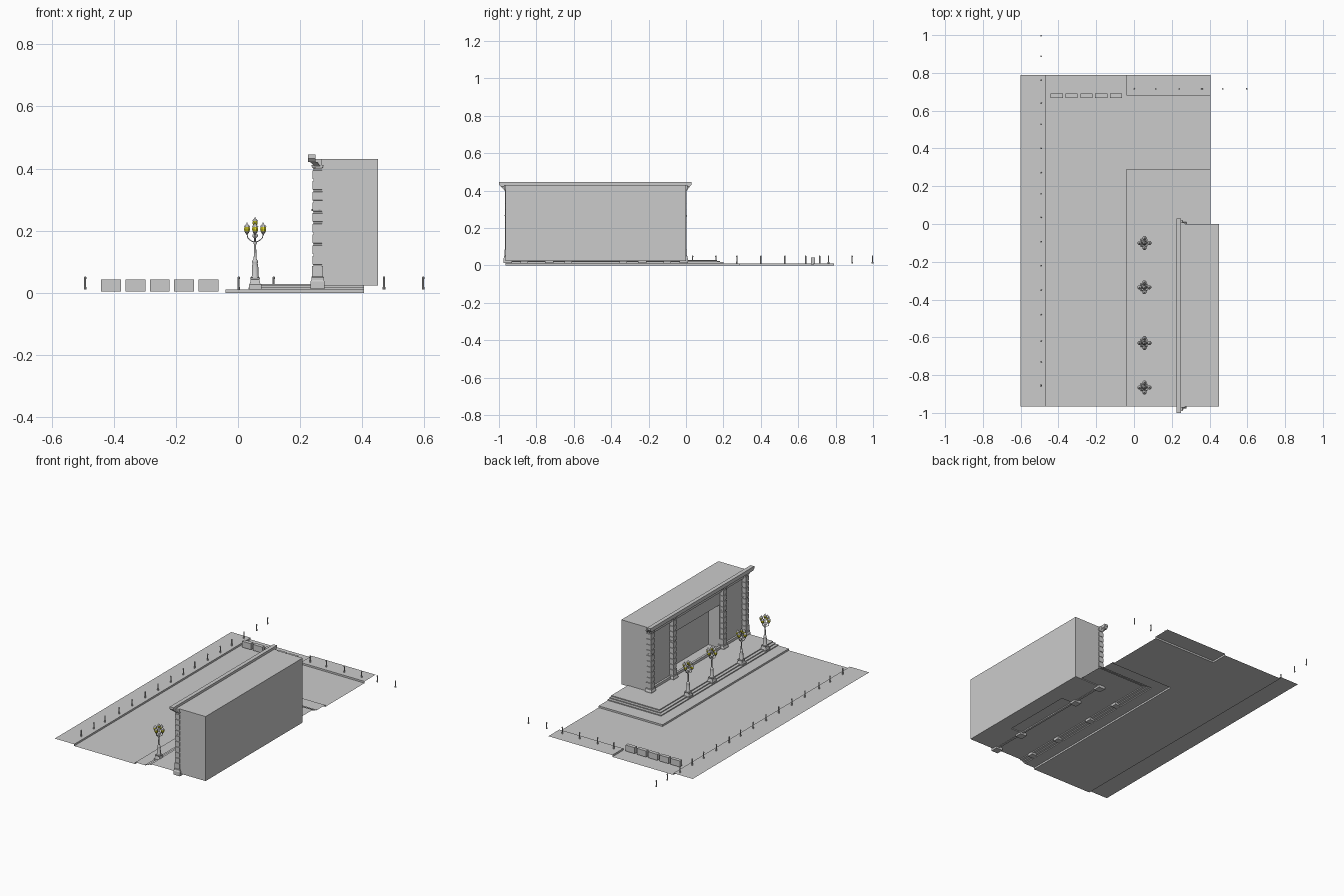
import bpy, math
from mathutils import Vector

if "Cube" in bpy.data.objects:
    bpy.data.objects.remove(bpy.data.objects["Cube"])

def mesh(name, verts, faces, mat=None):
    me = bpy.data.meshes.new(name)
    me.from_pydata(verts, [], faces)
    me.update()
    if mat:
        me.materials.append(mat)
    ob = bpy.data.objects.new(name, me)
    bpy.context.collection.objects.link(ob)
    return ob

def loft(name, rings, mat=None):
    """Skin equal-length rings of points and cap both ends."""
    n = len(rings[0])
    verts = [p for r in rings for p in r]
    faces = [(i*n+j, i*n+(j+1) % n, (i+1)*n+(j+1) % n, (i+1)*n+j)
             for i in range(len(rings)-1) for j in range(n)]
    faces += [tuple(range(n))[::-1], tuple(range(len(verts)-n, len(verts)))]
    return mesh(name, verts, faces, mat)

def lathe(name, profile, sides, loc, mat=None, smooth=False):
    rings = [[(r*math.cos(2*math.pi*(k+.5)/sides), r*math.sin(2*math.pi*(k+.5)/sides), z)
              for k in range(sides)] for r, z in profile]
    ob = loft(name, rings, mat)
    ob.location = loc
    if smooth:
        for p in ob.data.polygons:
            p.use_smooth = len(p.vertices) == 4
    return ob

def rects(name, levels):
    """Stack of rectangles (x0, x1, y0, y1, z)."""
    return loft(name, [[(a, c, z), (b, c, z), (b, d, z), (a, d, z)] for a, b, c, d, z in levels])

def box(name, x0, x1, y0, y1, z0, z1):
    return rects(name, [(x0, x1, y0, y1, z0), (x0, x1, y0, y1, z1)])

def square(profile):
    return [(h*math.sqrt(2), z) for h, z in profile]

Y0, Y1, XR = -.965, .79, .405
glass = bpy.data.materials.new("lamp_yellow")
glass.diffuse_color = (.75, .7, .02, 1)
glass.use_nodes = True
glass.node_tree.nodes["Principled BSDF"].inputs["Base Color"].default_value = glass.diffuse_color

# Road, pavement and wrapped entrance steps as an open stepped sheet
prof = [(-.465, .68, 0), (-.04, .29, 0), (-.04, .29, .011), (.033, .2, .011), (.033, .2, .017),
        (.051, .182, .017), (.051, .182, .023), (.069, .165, .023), (.069, .165, .029)]
verts, faces = [], []
for x, y, z in prof:
    verts += [(x, Y0, z), (x, y, z), (XR, y, z)]
for i in range(len(prof)-1):
    a = 3*i
    faces += [(a, a+3, a+4, a+1), (a+1, a+4, a+5, a+2)]
verts.append((XR, Y0, .029))
n = len(verts)
faces.append((n-4, n-1, n-2, n-3))
mesh("road_and_steps", verts, faces)
mesh("road_end", [(-.465, .68, 0), (-.04, .68, 0), (-.04, Y1, 0), (-.465, Y1, 0)], [(0, 1, 2, 3)])
mesh("side_pavement", [(-.6, Y0, .011), (-.465, Y0, .011), (-.465, Y1, .011), (-.6, Y1, .011),
                       (-.465, Y0, 0), (-.465, Y1, 0)], [(0, 1, 2, 3), (1, 4, 5, 2)])
mesh("corner_pavement", [(-.04, .68, .011), (XR, .68, .011), (XR, Y1, .011), (-.04, Y1, .011),
                         (-.04, .68, 0), (XR, .68, 0), (-.04, Y1, 0)],
     [(0, 1, 2, 3), (4, 5, 1, 0), (6, 4, 0, 3)])

# Building around a deep central recess
box("building_back", .345, .45, Y0, 0, .024, .43)
box("building_left_bay", .266, .345, Y0, -.715, .024, .43)
box("building_right_bay", .266, .345, -.25, 0, .024, .43)
box("building_lintel", .266, .345, -.715, -.25, .3, .43)
box("frieze", .25, .27, -.972, .007, .4, .43)
bays = [(-.935, -.748), (-.715, -.25), (-.217, -.03)]
for a, b in bays:
    box("upper_moulding", .254, .268, a, b, .385, .4)
    box("base_moulding", .254, .268, a, b, .022, .045)

# Cornice with flared ends
rects("cornice", [(.25, .27, -.97, .005, .4), (.246, .264, -.975, .01, .408),
                  (.234, .256, -.99, .02, .42), (.225, .25, -.99, .02, .421),
                  (.225, .25, -1, .03, .432), (.225, .25, -1, .03, .445)])

# Rusticated columns: pedestal, banded shaft, collar, capital
shaft = [(.023, .012), (.023, .036), (.02, .042), (.02, .05), (.0175, .052), (.0175, .086)]
for k in range(9):
    z = .09 + k*.0345
    shaft += [(.0135, z-.003), (.0135, z), (.016, z+.001), (.016, z+.028), (.0135, z+.029)]
shaft += [(.0135, .4), (.018, .405), (.02, .412)]
for y in (-.953, -.732, -.233, -.012):
    lathe("column", square(shaft), 4, (.256, y, 0))
    lathe("column_collar", [(.014, .262), (.019, .264), (.019, .269), (.014, .271)], 16, (.256, y, 0))

# Street lamps
post = [(.013, .045), (.0135, .05), (.011, .055), (.0105, .085), (.0085, .095), (.0095, .098),
        (.0095, .103), (.006, .107), (.0045, .115), (.0035, .155), (.006, .159), (.006, .163),
        (.0035, .167), (.0035, .176), (.009, .181), (.009, .187), (.003, .192), (.002, .215)]
glow = [(.003, .0), (.009, .004), (.0105, .011), (.009, .018), (.005, .021)]
cap = [(.0115, .018), (.008, .023), (.003, .027), (.001, .033)]
cup = [(.0015, -.008), (.004, -.004), (.0085, .002), (.007, .004)]

def lantern(loc, s=1.0):
    for nm, pr, m in (("lantern_glass", glow, glass), ("lantern_cap", cap, None), ("lantern_cup", cup, None)):
        lathe(nm, [(r*s, z*s) for r, z in pr], 8, loc, m)

def arm(loc, ang):
    cu = bpy.data.curves.new("lamp_arm", 'CURVE')
    cu.dimensions = '3D'
    cu.bevel_depth = .0017
    cu.bevel_resolution = 1
    cu.use_fill_caps = True
    sp = cu.splines.new('POLY')
    pts = [(.002, .163), (.01, .166), (.018, .171), (.024, .178), (.026, .19)]
    sp.points.add(len(pts)-1)
    for p, (x, z) in zip(sp.points, pts):
        p.co = (x, 0, z, 1)
    ob = bpy.data.objects.new("lamp_arm", cu)
    ob.location = loc
    ob.rotation_euler.z = ang
    bpy.context.collection.objects.link(ob)

for y in (-.1, -.335, -.63, -.865):
    base = Vector((.055, y, 0))
    lathe("lamp_pedestal", square([(.02, .01), (.02, .026), (.0165, .03), (.014, .043), (.016, .046), (.016, .049)]),
          4, base)
    lathe("lamp_post", post, 12, base, smooth=True)
    for k in range(4):
        a = k*math.pi/2
        arm(base, a)
        lantern(base + Vector((.026*math.cos(a), .026*math.sin(a), .194)))
    lantern(base + Vector((0, 0, .216)), .85)

# Bollards along both pavements
spots = [(-.492, y) for y in (.997, .888, .762, .64, .528, .4, .272, .16, .035, -.093, -.22, -.35, -.48, -.62,
                              -.73, -.855)]
spots += [(x, .715) for x in (.002, .115, .24, .36, .47, .596)]
for x, y in spots:
    lathe("bollard", [(.0045, .011), (.0045, .018), (.0035, .02), (.0035, .044), (.0042, .046),
                      (.0042, .05), (.002, .053)], 8, (x, y, 0))

# Row of block benches
for k in range(5):
    x = -.441 + k*.0785
    box("block_bench", x, x+.064, .668, .691, .005, .043)
